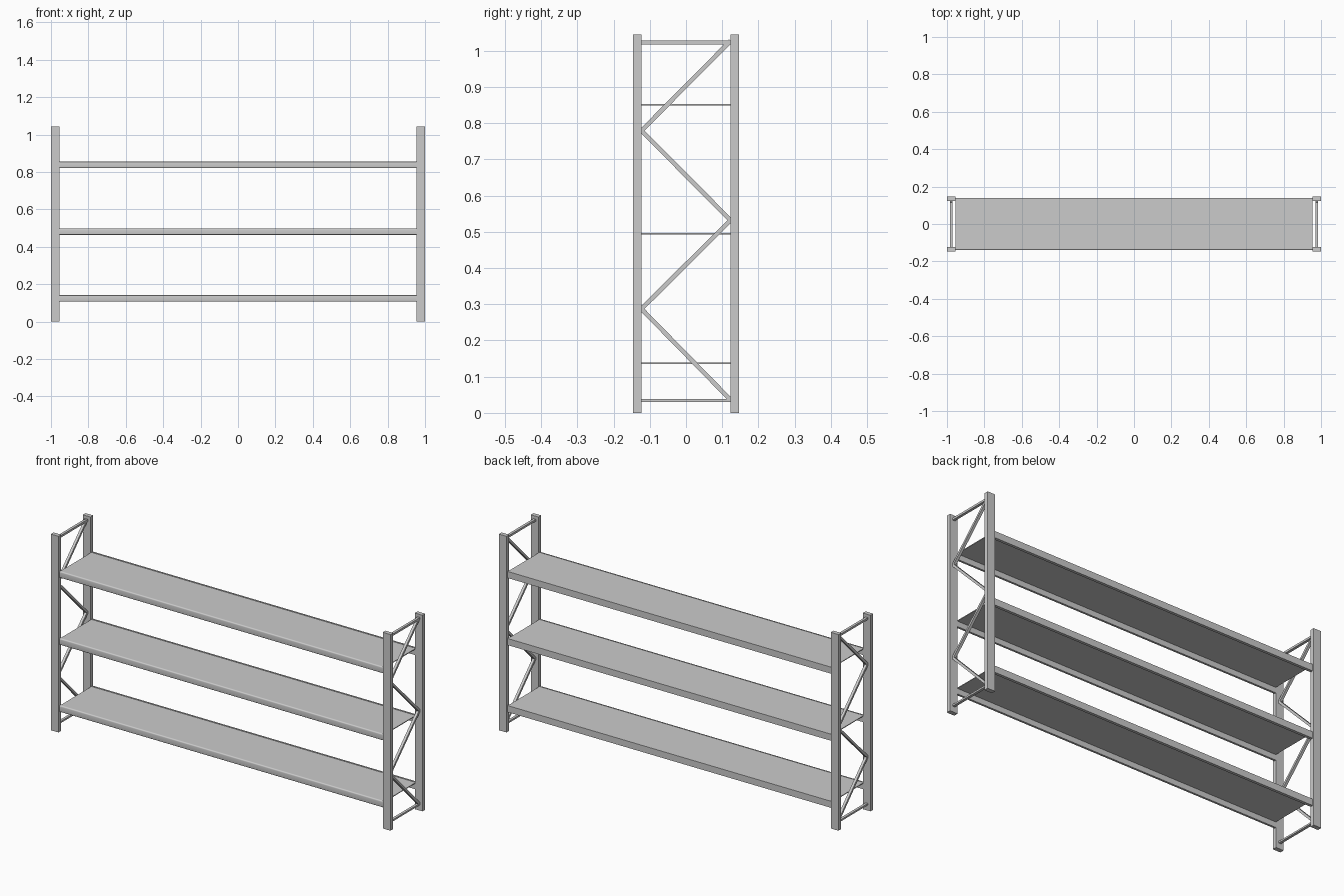
import bpy, bmesh, math
from mathutils import Vector, Matrix

if "Cube" in bpy.data.objects:
    bpy.data.objects.remove(bpy.data.objects["Cube"])

HEIGHT = 1.044
POST_W, POST_D = 0.045, 0.023      # post size along x and y
POST_Y = 0.1345                    # post centre line
INNER_X = 1.0 - POST_W


def finish(name, bm):
    bmesh.ops.recalc_face_normals(bm, faces=bm.faces)
    mesh = bpy.data.meshes.new(name)
    bm.to_mesh(mesh)
    bm.free()
    obj = bpy.data.objects.new(name, mesh)
    bpy.context.collection.objects.link(obj)
    return obj


def box(name, centre, size):
    bm = bmesh.new()
    bmesh.ops.create_cube(bm, size=1, matrix=Matrix.Translation(centre) @ Matrix.Diagonal((*size, 1)))
    return finish(name, bm)


def bar(name, a, b, width, thick):
    """Square bar from a to b in the plane of an end frame."""
    a, b = Vector(a), Vector(b)
    d = (b - a).normalized()
    side = Vector((1, 0, 0))
    rot = Matrix((side, d.cross(side), d)).transposed().to_4x4()
    bm = bmesh.new()
    bmesh.ops.create_cube(bm, size=1, matrix=Matrix.Translation((a + b) / 2) @ rot
                          @ Matrix.Diagonal((width, thick, (b - a).length, 1)))
    return finish(name, bm)


def extrude_x(name, profile, half):
    """Extrude a (y, z) profile along x."""
    bm = bmesh.new()
    face = bm.faces.new([bm.verts.new((-half, y, z)) for y, z in profile])
    new = bmesh.ops.extrude_face_region(bm, geom=[face])["geom"]
    bmesh.ops.translate(bm, vec=(2 * half, 0, 0),
                        verts=[v for v in new if isinstance(v, bmesh.types.BMVert)])
    return finish(name, bm)


# End frames: two posts, two rungs and a zigzag of braces
zig = [(0.123, 0.036), (-0.123, 0.287), (0.123, 0.532), (-0.123, 0.779), (0.123, 1.027)]
for sx, side in ((-1, "left"), (1, "right")):
    for sy, face in ((-1, "front"), (1, "back")):
        box(f"{side}_{face}_post", (sx * (1 - POST_W / 2), sy * POST_Y, HEIGHT / 2),
            (POST_W, POST_D, HEIGHT))
    x = sx * 0.978
    for label, z, t in (("lower", 0.034, 0.009), ("upper", 1.022, 0.011)):
        bar(f"{side}_{label}_rung", (x, -0.126, z), (x, 0.126, z), 0.014, t)
    for i, (p, q) in enumerate(zip(zig, zig[1:])):
        bar(f"{side}_brace_{i + 1}", (x, *p), (x, *q), 0.014, 0.012)

# Shelves: thin panels resting in stepped beams
for i, top in enumerate((0.141, 0.498, 0.855)):
    box(f"shelf_{i + 1}", (0, 0, top - 0.004), (2 * INNER_X, 0.262, 0.004))
    low, r = top - 0.035, 0.006
    inner = [(0.131, top), (0.131, top - 0.006), (0.124, top - 0.006), (0.124, low)]
    # back beam has square corners
    extrude_x(f"back_beam_{i + 1}", [(0.139, low), (0.139, top)] + inner, INNER_X)
    # front beam has a rounded outer face
    curve = [(0.139 - r + r * math.cos(a), low + r + r * math.sin(a))
             for a in (-math.pi / 2 + k * math.pi / 8 for k in range(5))]
    curve += [(0.139 - r + r * math.cos(a), top - r + r * math.sin(a))
              for a in (k * math.pi / 8 for k in range(5))]
    beam = extrude_x(f"front_beam_{i + 1}", [(-y, z) for y, z in curve + inner], INNER_X)
    bpy.ops.object.select_all(action='DESELECT')
    beam.select_set(True)
    bpy.context.view_layer.objects.active = beam
    bpy.ops.object.shade_smooth_by_angle(angle=math.radians(30))
